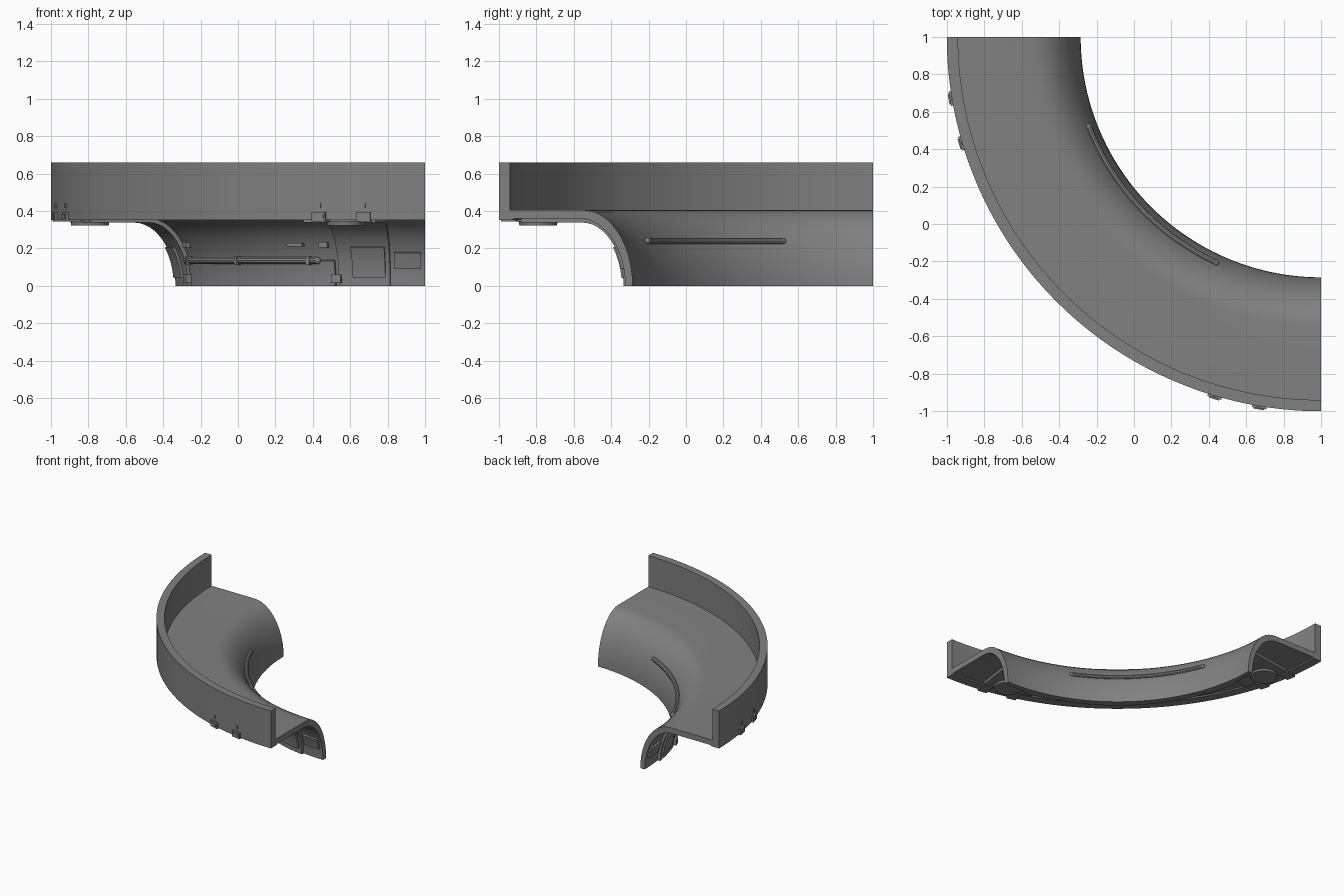
import bpy, bmesh, math
from mathutils import Vector

if "Cube" in bpy.data.objects:
    bpy.data.objects.remove(bpy.data.objects["Cube"])

grey = bpy.data.materials.new("mid_grey")
grey.use_nodes = True
COLOUR = (0.22, 0.22, 0.22, 1)
grey.diffuse_color = COLOUR
grey.node_tree.nodes["Principled BSDF"].inputs["Base Color"].default_value = COLOUR


def place(r, deg, z):
    """Point on the quarter turn, whose axis stands at the far corner."""
    t = math.radians(deg)
    return Vector((1 - r * math.cos(t), 1 - r * math.sin(t), z))


def finish(name, bm):
    bmesh.ops.recalc_face_normals(bm, faces=bm.faces)
    mesh = bpy.data.meshes.new(name)
    bm.to_mesh(mesh)
    bm.free()
    ob = bpy.data.objects.new(name, mesh)
    bpy.context.collection.objects.link(ob)
    mesh.materials.append(grey)
    bpy.ops.object.select_all(action='DESELECT')
    ob.select_set(True)
    bpy.context.view_layer.objects.active = ob
    bpy.ops.object.shade_smooth_by_angle(angle=math.radians(30))
    return ob


def sweep(name, profile, a0, a1):
    """Turn a closed (radius, height) profile from angle a0 to a1."""
    bm = bmesh.new()
    steps = max(2, round((a1 - a0) / 1.5))
    rings = [[bm.verts.new(place(r, a0 + (a1 - a0) * i / steps, z))
              for r, z in profile] for i in range(steps + 1)]
    n = len(profile)
    for a, b in zip(rings, rings[1:]):
        for j in range(n):
            k = (j + 1) % n
            bm.faces.new((a[j], a[k], b[k], b[j]))
    bm.faces.new(rings[0])
    bm.faces.new(rings[-1])
    return finish(name, bm)


def pair(name, profile, a0, a1):
    """The same sweep near both ends of the turn."""
    sweep(name + "_near", profile, 90 - a1, 90 - a0)
    sweep(name + "_far", profile, a0, a1)


def box(r0, r1, z0, z1):
    return [(r0, z0), (r1, z0), (r1, z1), (r0, z1)]


def arch(r_in, r_out, top, count=12):
    """Quarter-ellipse from the foot up to the flat floor."""
    return [(r_out - (r_out - r_in) * math.cos(i / count * math.pi / 2),
             top * math.sin(i / count * math.pi / 2)) for i in range(count + 1)]


def layer(path, near, far):
    """Closed strip along a path, between two offsets to its right."""
    sides = ([], [])
    for i, p in enumerate(path):
        a, b = path[max(i - 1, 0)], path[min(i + 1, len(path) - 1)]
        d = Vector((b[0] - a[0], b[1] - a[1])).normalized()
        for side, off in zip(sides, (near, far)):
            side.append((p[0] + d.y * off, max(0, p[1] - d.x * off)))
    return sides[0] + sides[1][::-1]


def rod(name, r, z, a0, a1, radius):
    """Round bar following the turn, with domed ends."""
    ring = [(r + radius * math.cos(i * math.pi / 5),
             z + radius * math.sin(i * math.pi / 5)) for i in range(10)]
    sweep(name, ring, a0, a1)
    for label, a in (("start", a0), ("end", a1)):
        bm = bmesh.new()
        bmesh.ops.create_uvsphere(bm, u_segments=12, v_segments=8, radius=radius)
        bmesh.ops.translate(bm, verts=bm.verts, vec=place(r, a, z))
        finish(name + "_" + label, bm)


# Main body: outer wall, flat floor and arched skirt
upper = arch(1.285, 1.55, 0.405)
under = arch(1.325, 1.57, 0.36)
sweep("curved_body", upper + [(1.94, 0.405), (1.94, 0.66), (2, 0.66), (2, 0.352),
                              (1.93, 0.352), (1.92, 0.36)] + under[::-1], 0, 90)

# Raised ribs lining the underside near each end
pair("under_rib", layer(under + [(1.72, 0.36), (1.9, 0.36)], -0.005, 0.022), 8, 20)
pair("rib_pad", layer(under[1:6], 0.015, 0.035), 9, 16.5)
pair("end_pad", layer(under[2:5], -0.005, 0.015), 1, 7)

# Thicker lower lining between the ribs
sweep("lower_lining", layer(under[:4], -0.005, 0.016), 21, 69)

# Round plates below the floor
for label, a in (("near", 76.7), ("far", 13.3)):
    bm = bmesh.new()
    bmesh.ops.create_cone(bm, cap_ends=True, segments=32, radius1=0.1,
                          radius2=0.105, depth=0.025)
    bmesh.ops.translate(bm, verts=bm.verts, vec=place(1.84, a, 0.335))
    finish("round_plate_" + label, bm)

# Clips and pins along the foot of the outer wall
for a in (9.5, 16.5):
    pair("wall_clip", box(1.93, 2.012, 0.345, 0.395), a - 1.1, a + 1.1)
    pair("clip_lip", box(1.99, 2.018, 0.36, 0.38), a - 0.8, a + 0.8)
    pair("wall_pin", box(1.99, 2.006, 0.415, 0.44), a - 0.3, a + 0.3)

# Rails on both faces of the skirt
rod("upper_rail", 1.332, 0.24, 21.2, 65, 0.017)
rod("lower_rail", 1.365, 0.135, 21.2, 65, 0.019)
for i, a in enumerate((23, 43, 63)):
    sweep("rail_collar_%d" % i, box(1.34, 1.388, 0.112, 0.158), a - 0.4, a + 0.4)

# Small latches on the underside of the skirt
pair("foot_latch", box(1.32, 1.372, 0.015, 0.06), 19.3, 21.5)
pair("small_latch", box(1.36, 1.4, 0.205, 0.235), 22, 24)
sweep("tiny_latch", box(1.36, 1.4, 0.21, 0.23), 58, 62)
